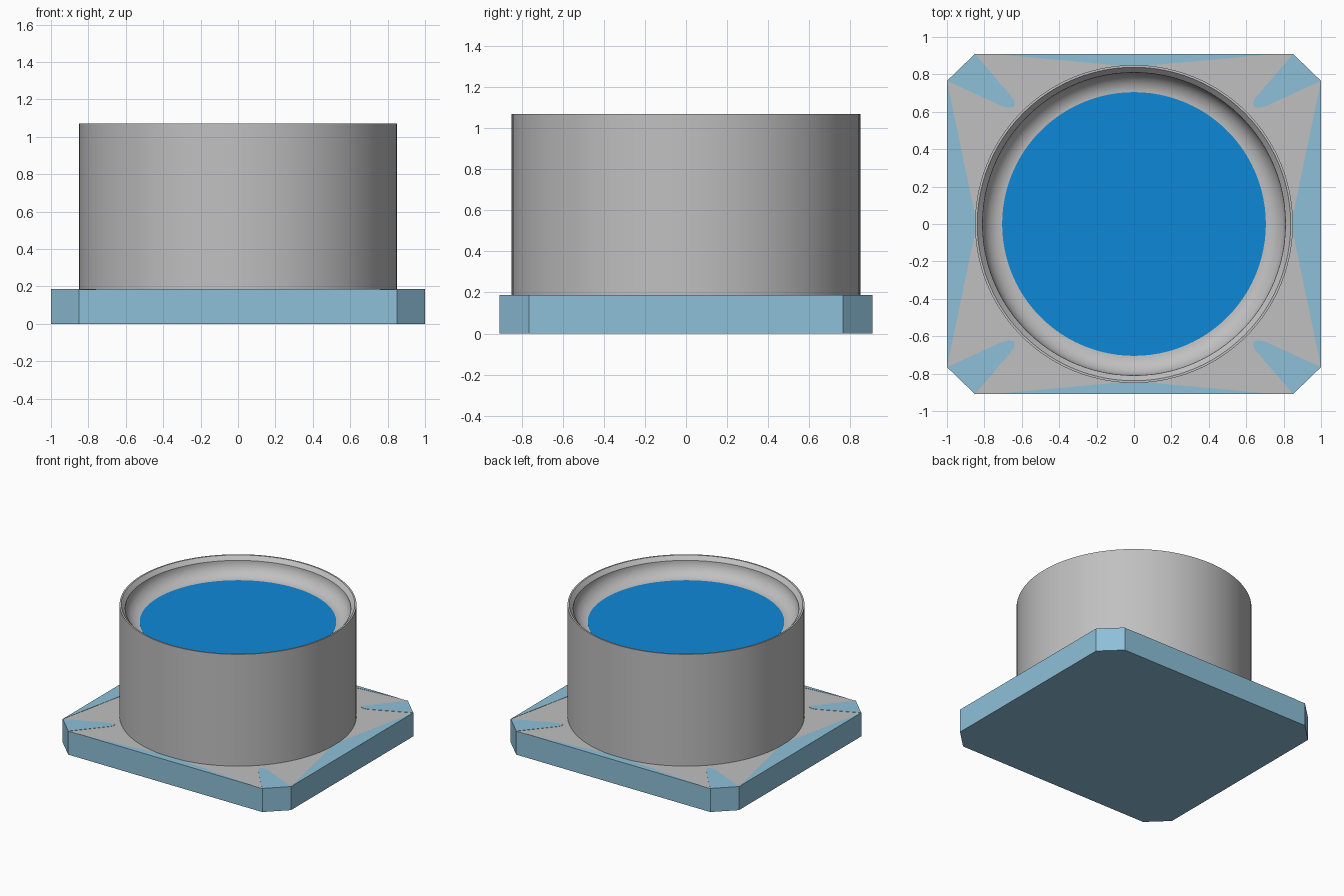
import bpy, bmesh, math

cube = bpy.data.objects.get("Cube")
if cube:
    bpy.data.objects.remove(cube, do_unlink=True)


def material(name, rgb):
    m = bpy.data.materials.new(name)
    m.use_nodes = True
    m.diffuse_color = (*rgb, 1)
    m.node_tree.nodes["Principled BSDF"].inputs["Base Color"].default_value = (*rgb, 1)
    return m


GREY = material("grey", (0.527, 0.527, 0.527))
PALE = material("pale_blue", (0.27, 0.527, 0.694))
BLUE = material("bright_blue", (0.004, 0.246, 0.679))


def finish(name, bm, *mats):
    bmesh.ops.recalc_face_normals(bm, faces=bm.faces)
    mesh = bpy.data.meshes.new(name)
    bm.to_mesh(mesh)
    bm.free()
    for m in mats:
        mesh.materials.append(m)
    ob = bpy.data.objects.new(name, mesh)
    bpy.context.collection.objects.link(ob)
    return ob


def prism(name, outline, z0, z1, side_mat, top_mat=None):
    """Extrude an outline upward; the top may have its own colour."""
    bm = bmesh.new()
    face = bm.faces.new([bm.verts.new((x, y, z0)) for x, y in outline])
    ext = bmesh.ops.extrude_face_region(bm, geom=[face])["geom"]
    for v in ext:
        if isinstance(v, bmesh.types.BMVert):
            v.co.z = z1
    bmesh.ops.recalc_face_normals(bm, faces=bm.faces)
    if top_mat:
        for f in bm.faces:
            f.material_index = 1 if f.normal.z > 0.5 else 0
    return finish(name, bm, side_mat, *([top_mat] if top_mat else []))


BASE_Z, TOP_Z = 0.185, 1.07
HX, HY, CX, CY = 1.0, 0.91, 0.85, 0.765

# Base plate with clipped corners
prism("base_plate",
      [(CX, -HY), (HX, -CY), (HX, CY), (CX, HY),
       (-CX, HY), (-HX, CY), (-HX, -CY), (-CX, -HY)],
      0, BASE_Z, PALE, GREY)

# Painted wedges on the base plate
P0, P1 = BASE_Z - 0.001, BASE_Z + 0.002
for s, side in ((1, "left"), (-1, "right")):
    prism(side + "_wedge", [(s * HX, CY), (s * 0.84, 0), (s * HX, -CY)], P0, P1, PALE)
    for t, end in ((1, "back"), (-1, "front")):
        pts = [(0.85, 0.91), (1.0, 0.765), (0.70, 0.628), (0.665, 0.622),
               (0.64, 0.628), (0.635, 0.65), (0.65, 0.675)]
        prism(end + "_" + side + "_corner_wedge",
              [(s * x, t * y) for x, y in pts], P0, P1, PALE)
for t, end in ((1, "back"), (-1, "front")):
    prism(end + "_wedge", [(-0.76, t * HY), (0, t * 0.84), (0.76, t * HY)], P0, P1, PALE)

# Round housing: wall, rim, bevelled lip and a rounded inner cove
FLOOR_Z, FLOOR_R, COVE = 0.93, 0.70, 0.11
profile = [(0.85, BASE_Z - 0.01), (0.85, TOP_Z), (0.838, TOP_Z)]
for i in range(13):
    a = math.radians(90 * i / 12)
    profile.append((FLOOR_R + COVE * math.cos(a), FLOOR_Z + COVE * (1 - math.sin(a))))
bm = bmesh.new()
verts = [bm.verts.new((r, 0, z)) for r, z in profile]
edges = [bm.edges.new(p) for p in zip(verts, verts[1:])]
bmesh.ops.spin(bm, geom=verts + edges, cent=(0, 0, 0), axis=(0, 0, 1),
               angle=2 * math.pi, steps=96)
bmesh.ops.remove_doubles(bm, verts=bm.verts, dist=1e-4)
bmesh.ops.recalc_face_normals(bm, faces=bm.faces)
# Open shell: make sure the outer wall faces outward
wall = max(bm.faces, key=lambda f: f.calc_area())
c = wall.calc_center_median()
flip = wall.normal.x * c.x + wall.normal.y * c.y < 0
housing = finish("round_housing", bm, GREY)
if flip:
    housing.data.flip_normals()
bpy.ops.object.select_all(action='DESELECT')
bpy.context.view_layer.objects.active = housing
housing.select_set(True)
bpy.ops.object.shade_smooth_by_angle(angle=math.radians(30))

# Blue face closing the bottom of the recess
prism("blue_face",
      [(0.705 * math.cos(i * math.tau / 96), 0.705 * math.sin(i * math.tau / 96))
       for i in range(96)],
      FLOOR_Z - 0.006, FLOOR_Z + 0.002, BLUE)
